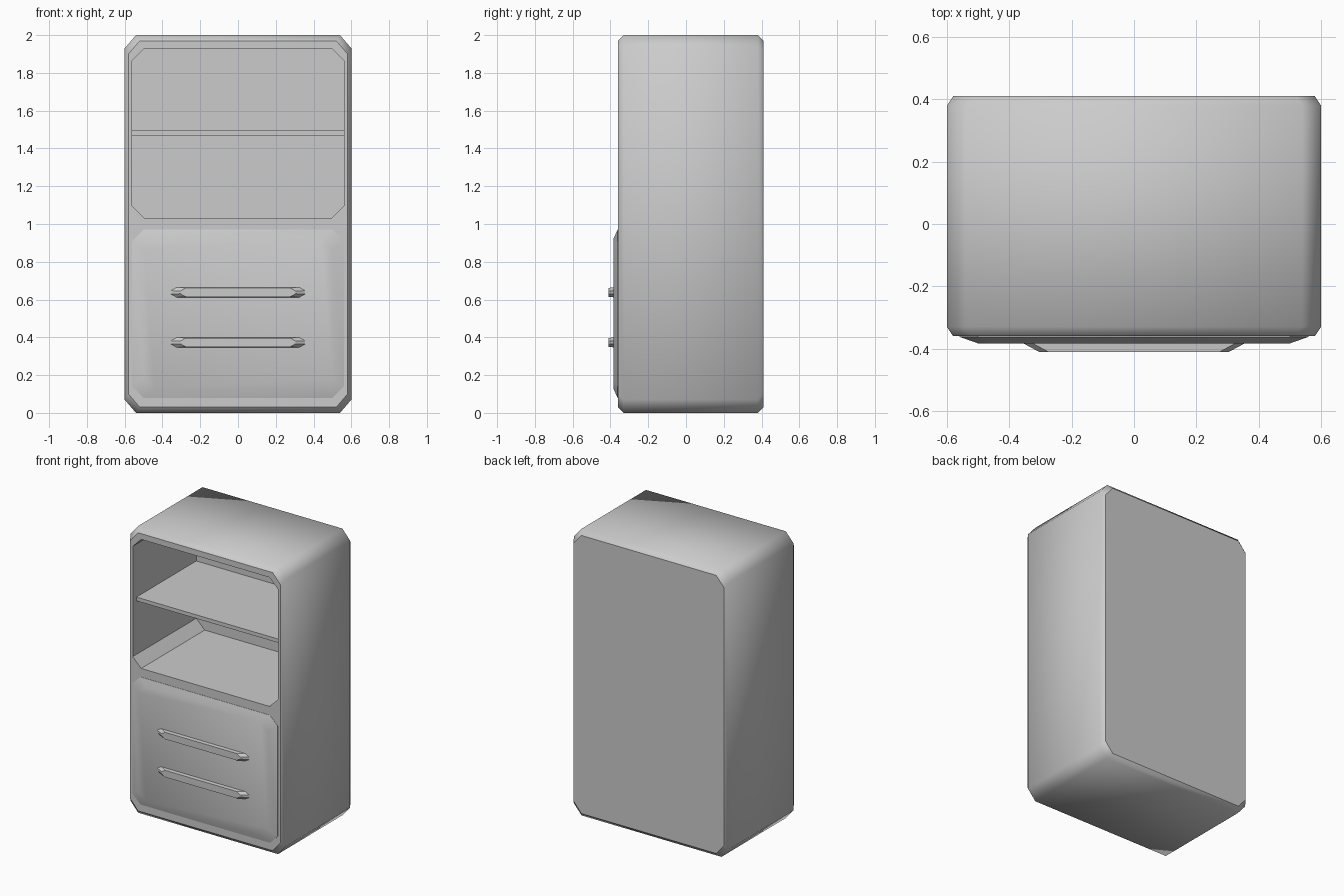
import bpy, bmesh

if "Cube" in bpy.data.objects:
    bpy.data.objects.remove(bpy.data.objects["Cube"])


def loft(name, rings, smooth_bands=(), smooth_front=False):
    """Loft chamfered rectangles (y, half_x, z0, z1, cut_x, cut_z) listed back to front."""
    bm = bmesh.new()
    loops = []
    for y, hx, z0, z1, cx, cz in rings:
        outline = [(hx - cx, z0), (hx, z0 + cz), (hx, z1 - cz), (hx - cx, z1),
                   (cx - hx, z1), (-hx, z1 - cz), (-hx, z0 + cz), (cx - hx, z0)]
        loops.append([bm.verts.new((x, y, z)) for x, z in outline])
    for band, (a, b) in enumerate(zip(loops, loops[1:])):
        for i in range(8):
            j = (i + 1) % 8
            face = bm.faces.new((a[i], a[j], b[j], b[i]))
            face.smooth = band in smooth_bands
    bm.faces.new(loops[0])
    bm.faces.new(loops[-1]).smooth = smooth_front
    bmesh.ops.recalc_face_normals(bm, faces=bm.faces)
    mesh = bpy.data.meshes.new(name)
    bm.to_mesh(mesh)
    bm.free()
    obj = bpy.data.objects.new(name, mesh)
    bpy.context.collection.objects.link(obj)
    return obj


# Cabinet shell: back, softened sides, front frame, then the open compartment
loft("cabinet_body", [
    (0.41, 0.58, 0.03, 1.97, 0.06, 0.07),
    (0.38, 0.60, 0.00, 2.00, 0.06, 0.07),
    (-0.33, 0.60, 0.00, 2.00, 0.06, 0.07),
    (-0.36, 0.58, 0.03, 1.97, 0.06, 0.07),
    (-0.36, 0.56, 1.03, 1.93, 0.065, 0.065),
    (0.34, 0.56, 1.03, 1.93, 0.065, 0.065),
], smooth_bands=(0, 1, 2))

# Shelf across the compartment
bpy.ops.mesh.primitive_cube_add(size=1, location=(0, 0.01, 1.482))
shelf = bpy.context.object
shelf.name = "shelf"
shelf.scale = (1.12, 0.66, 0.026)

# Raised lower front panel with sloping borders
loft("lower_panel", [
    (-0.355, 0.56, 0.08, 0.97, 0.06, 0.06),
    (-0.362, 0.56, 0.08, 0.97, 0.06, 0.06),
    (-0.383, 0.50, 0.125, 0.925, 0.06, 0.06),
], smooth_bands=(1,), smooth_front=True)

# Two long handles with tapered ends
for label, z in (("upper", 0.638), ("lower", 0.373)):
    loft(label + "_handle", [
        (-0.375, 0.355, z - 0.026, z + 0.026, 0.03, 0.017),
        (-0.383, 0.355, z - 0.026, z + 0.026, 0.03, 0.017),
        (-0.41, 0.305, z - 0.024, z + 0.024, 0.03, 0.017),
    ])
